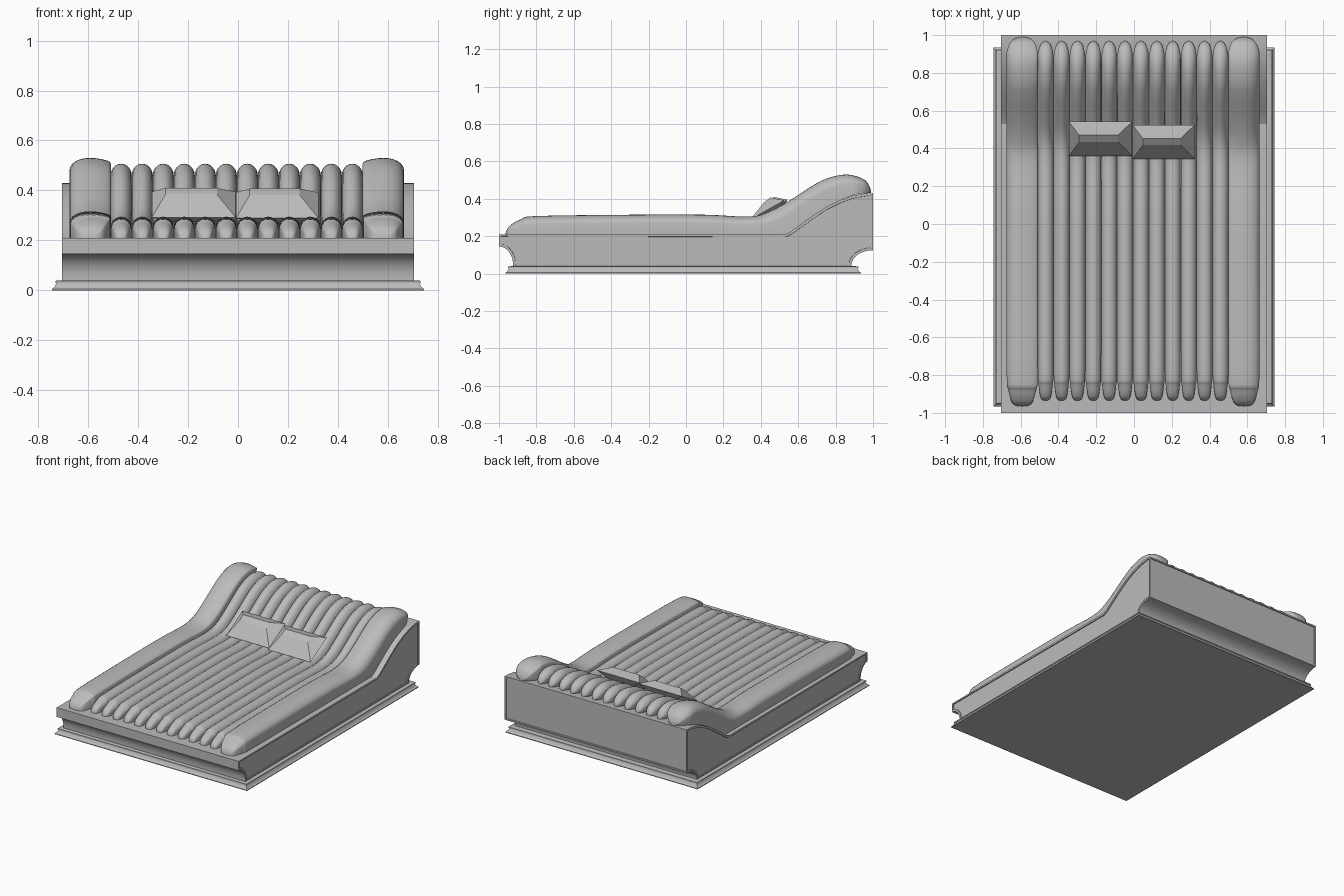
import bpy, bmesh, math
from mathutils import Vector

if "Cube" in bpy.data.objects:
    bpy.data.objects.remove(bpy.data.objects["Cube"])

mat = bpy.data.materials.new("soft grey")
mat.diffuse_color = (0.5, 0.5, 0.5, 1)
mat.use_nodes = True
mat.node_tree.nodes["Principled BSDF"].inputs["Base Color"].default_value = mat.diffuse_color


def finish(bm, name, smooth=None):
    bmesh.ops.remove_doubles(bm, verts=bm.verts, dist=0.0004)
    bmesh.ops.recalc_face_normals(bm, faces=bm.faces)
    me = bpy.data.meshes.new(name)
    bm.to_mesh(me)
    bm.free()
    ob = bpy.data.objects.new(name, me)
    bpy.context.collection.objects.link(ob)
    me.materials.append(mat)
    if smooth:
        bpy.ops.object.select_all(action='DESELECT')
        ob.select_set(True)
        bpy.context.view_layer.objects.active = ob
        bpy.ops.object.shade_smooth_by_angle(angle=math.radians(smooth))
    return ob


def skin(bm, rings, caps=True):
    """Join closed rings of points into a solid."""
    vs = [[bm.verts.new(p) for p in r] for r in rings]
    n = len(vs[0])
    for a, b in zip(vs, vs[1:]):
        for i in range(n):
            j = (i + 1) % n
            bm.faces.new((a[i], a[j], b[j], b[i]))
    if caps:
        bm.faces.new(vs[0])
        bm.faces.new(vs[-1])


# Bed frame: side profile with coved ends and a rising headrest
N = 10
prof = [(-1, 0.21)]
for i in range(N + 1):
    a = math.pi / 2 * (1 - i / N)
    prof.append((-1 + 0.075 * math.cos(a), 0.05 + 0.095 * math.sin(a)))
prof += [(-0.925, 0.038), (0.885, 0.038)]
for i in range(N + 1):
    a = math.pi / 2 * i / N
    prof.append((1 - 0.115 * math.cos(a), 0.045 + 0.08 * math.sin(a)))
prof += [(1, 0.43), (0.95, 0.428), (0.89, 0.417), (0.82, 0.392), (0.75, 0.357),
         (0.68, 0.312), (0.61, 0.262), (0.56, 0.225), (0.53, 0.21)]
bm = bmesh.new()
skin(bm, [[(x, y, z) for y, z in prof] for x in (-0.705, 0.705)])
bmesh.ops.recalc_face_normals(bm, faces=bm.faces)
bm.normal_update()
# Recessed panels on both sides and the back
panels = [f for f in bm.faces if abs(f.normal.x) > 0.9
          or (f.normal.y > 0.9 and f.calc_center_median().y > 0.99)]
for f in panels:
    bmesh.ops.inset_individual(bm, faces=[f], thickness=0.014)
    bmesh.ops.inset_individual(bm, faces=[f], thickness=0.001, depth=-0.006)
finish(bm, "bed_frame", 25)

# Moulded plinth: stepped rectangle rings
bm = bmesh.new()
steps = [(0, 0), (0, 0.005), (0.009, 0.012), (0.015, 0.022), (0.018, 0.03),
         (0.014, 0.03), (0.014, 0.038), (0.03, 0.04)]
skin(bm, [[(-0.745 + d, -0.965 + d, z), (0.745 - d, -0.965 + d, z),
           (0.745 - d, 0.935 - d, z), (-0.745 + d, 0.935 - d, z)] for d, z in steps])
finish(bm, "plinth")

# Cushion path: underside (y, z) and top (y, z) at each station
PATH = [(-.965, .21, -.965, .21), (-.96, .21, -.958, .235), (-.94, .21, -.935, .262),
        (-.88, .21, -.88, .292), (-.8, .21, -.8, .308), (-.3, .21, -.3, .315),
        (.1, .21, .1, .315), (.38, .21, .34, .305), (.53, .21, .45, .335),
        (.65, .285, .56, .395), (.75, .355, .66, .46), (.82, .39, .75, .508),
        (.88, .415, .86, .53), (.93, .427, .95, .505), (.97, .43, .982, .465),
        (.985, .43, .99, .43)]


def smooth_path(pts, sub=4):
    """Catmull-Rom curve through the stations."""
    p = [Vector(q) for q in pts]
    p = [p[0]] + p + [p[-1]]
    out = []
    for a, b, c, d in zip(p, p[1:], p[2:], p[3:]):
        for k in range(sub):
            t = k / sub
            out.append(0.5 * (2 * b + (c - a) * t + (2 * a - 5 * b + 4 * c - d) * t * t
                              + (3 * b - a - 3 * c + d) * t ** 3))
    return out + [p[-1]]


STATIONS = smooth_path(PATH)


def roll(name, cx, half, height, v_left, v_right, stretch, shift):
    """Long padded roll: vertical flanks, domed top, rounded ends."""
    rings = []
    for by, bz, ty, tz in STATIONS:
        bot, top = Vector((by, bz)), Vector((ty, tz))
        up = (top - bot) * height
        w = half * min(1, (up.length / height / 0.1)) ** 0.6
        ring = [(1, 0)]
        for i in range(13):
            a = math.pi * i / 12
            u = math.cos(a)
            v0 = v_left + (v_right - v_left) * (u + 1) / 2
            ring.append((u, v0 + (1 - v0) * math.sin(a)))
        ring.append((-1, 0))
        rings.append([(cx + w * u, (bot.x + up.x * v) * stretch + shift, bot.y + up.y * v)
                      for u, v in ring])
    bm = bmesh.new()
    skin(bm, rings, caps=False)
    return finish(bm, name, 50)


# Two wide side bolsters and twelve narrow mattress rolls
roll("bolster_left", -0.592, 0.083, 1.0, 0.57, 0.8, 1, 0)
roll("bolster_right", 0.582, 0.083, 1.0, 0.8, 0.57, 1, 0)
pitch = 1.01 / 12
for i in range(12):
    roll(f"mattress_roll_{i + 1}", -0.51 + pitch * (i + 0.5), pitch / 2, 0.8,
         0.48, 0.48, 0.974, 0.005)


# Faceted pillows leaning on the slope
def pillow(name, x0, x1, y0, dz):
    def ring(ix0, ix1, ya, za, yb, zb):
        return [(x0 + ix0, y0 + ya, za + dz), (x1 - ix1, y0 + ya, za + dz),
                (x1 - ix1, y0 + yb, zb + dz), (x0 + ix0, y0 + yb, zb + dz)]
    bm = bmesh.new()
    skin(bm, [ring(0.06, 0.06, 0.06, 0.275, 0.16, 0.35),
              ring(0, 0, 0, 0.292, 0.182, 0.395),
              ring(0.055, 0.075, 0.075, 0.385, 0.11, 0.41)])
    finish(bm, name)


pillow("pillow_left", -0.345, -0.01, 0.36, 0.0)
pillow("pillow_right", -0.008, 0.322, 0.343, -0.003)
